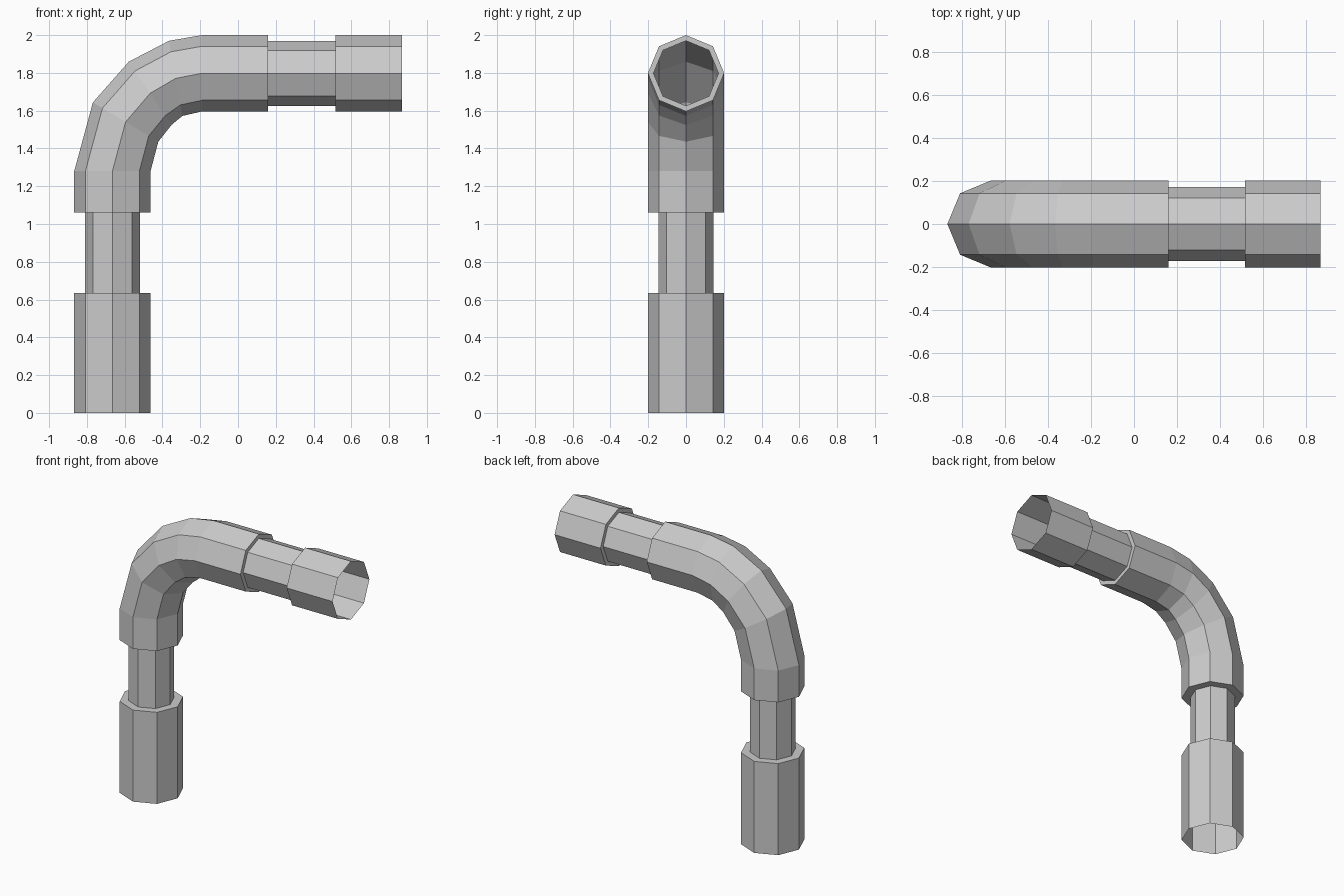
import bpy, bmesh
from math import cos, sin, pi
from mathutils import Vector

if "Cube" in bpy.data.objects:
    bpy.data.objects.remove(bpy.data.objects["Cube"])

SIDES = 8
WIDE, NECK_LOW, NECK_TOP = 0.202, 0.145, 0.172
CX, CZ = -0.665, 1.798      # axis of the upright leg, axis of the level arm
UP, OUT = (0, 1), (-1, 0)   # outward (x, z) direction of a ring's top vertex

# Ring stations: centre x, centre z, outward direction, radius
upright = [(CX, z, OUT, r) for z, r in (
    (0, WIDE), (0.635, WIDE), (0.635, NECK_LOW),
    (1.06, NECK_LOW), (1.06, WIDE), (1.28, WIDE))]
elbow = [(-0.595, 1.54, (-0.858, 0.515), WIDE),
         (-0.465, 1.692, (-0.56, 0.828), WIDE),
         (-0.33, 1.771, (-0.175, 0.985), WIDE)]
arm = [(x, CZ, UP, r) for x, r in (
    (-0.19, WIDE), (0.16, WIDE), (0.16, NECK_TOP),
    (0.515, NECK_TOP), (0.515, WIDE), (0.867, WIDE))]


def ring(bm, x, z, direction, radius):
    d = Vector((direction[0], 0, direction[1])).normalized()
    side = Vector((0, 1, 0))
    return [bm.verts.new(Vector((x, 0, z)) + radius * (
        cos(a) * d + sin(a) * side))
        for a in (2 * pi * i / SIDES for i in range(SIDES))]


# Open-ended octagonal pipe skinned through the stations
bm = bmesh.new()
rings = [ring(bm, *s) for s in upright + elbow + arm]
for low, high in zip(rings, rings[1:]):
    for i in range(SIDES):
        j = (i + 1) % SIDES
        bm.faces.new((low[i], high[i], high[j], low[j]))

# Make the first wall face outward, then everything consistent with it
bm.normal_update()
bm.faces.ensure_lookup_table()
first = bm.faces[0]
if first.normal.dot(first.calc_center_median() - Vector((CX, 0, 0.3175))) < 0:
    bmesh.ops.reverse_faces(bm, faces=bm.faces[:])

mesh = bpy.data.meshes.new("elbow_pipe")
bm.to_mesh(mesh)
bm.free()
bpy.context.collection.objects.link(bpy.data.objects.new("elbow_pipe", mesh))
